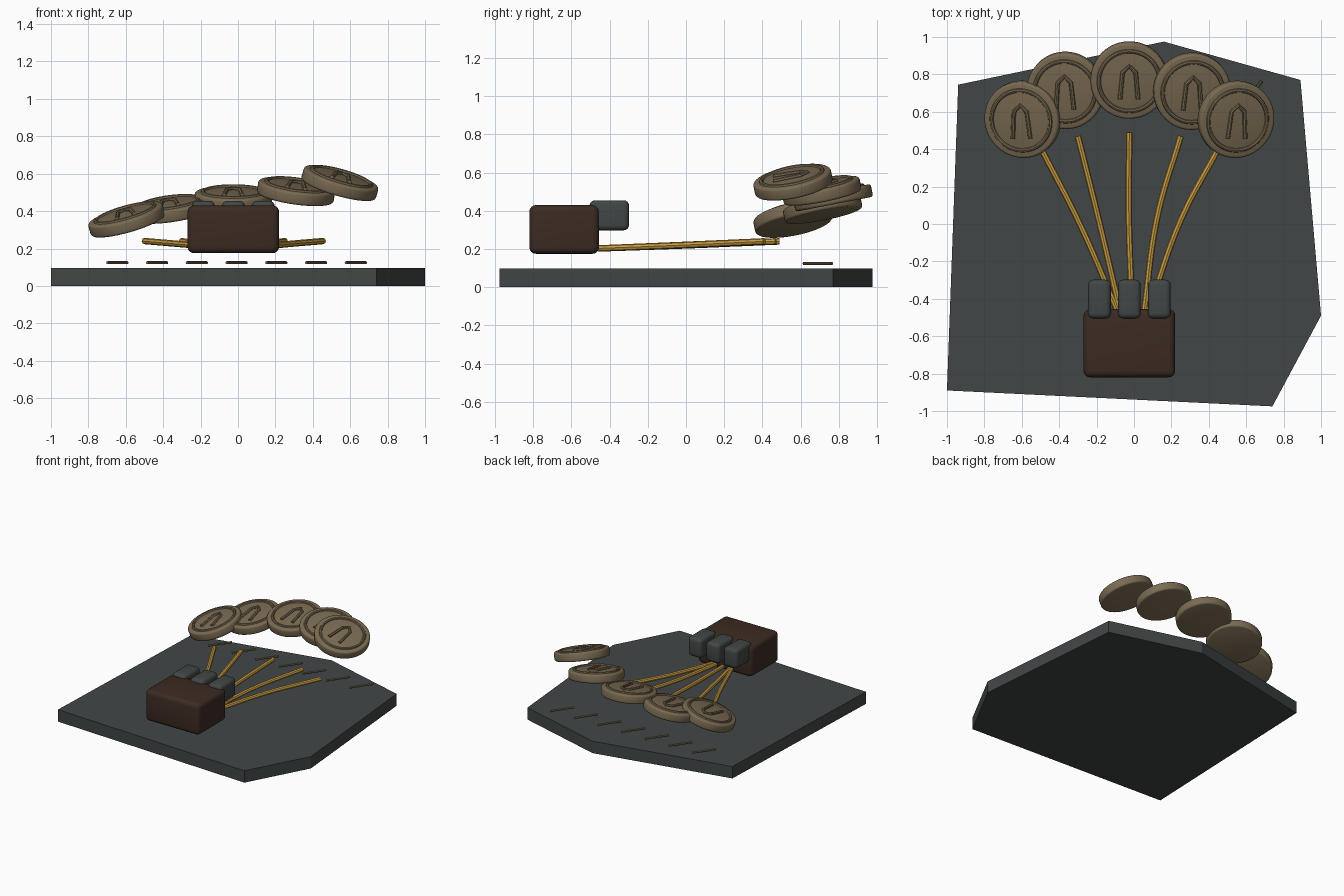
import bpy, bmesh, math
from mathutils import Matrix, Vector

if "Cube" in bpy.data.objects:
    bpy.data.objects.remove(bpy.data.objects["Cube"])


def material(name, rgb):
    m = bpy.data.materials.new(name)
    m.diffuse_color = (*rgb, 1)
    m.use_nodes = True
    m.node_tree.nodes["Principled BSDF"].inputs["Base Color"].default_value = m.diffuse_color
    return m


SLATE = material("slate grey", (0.053, 0.062, 0.061))
LEATHER = material("dark brown", (0.045, 0.024, 0.016))
BRONZE = material("bronze", (0.195, 0.147, 0.085))
GOLD = material("gold", (0.59, 0.34, 0.055))


def finish(obj, mat, smooth=True):
    obj.data.materials.append(mat)
    if smooth:
        bpy.ops.object.select_all(action='DESELECT')
        obj.select_set(True)
        bpy.context.view_layer.objects.active = obj
        bpy.ops.object.shade_smooth_by_angle(angle=math.radians(35))
    return obj


def mesh_object(name, bm):
    bmesh.ops.recalc_face_normals(bm, faces=bm.faces)
    me = bpy.data.meshes.new(name)
    bm.to_mesh(me)
    bm.free()
    obj = bpy.data.objects.new(name, me)
    bpy.context.collection.objects.link(obj)
    return obj


def rounded_box(name, lo, hi, radius, mat):
    lo, hi = Vector(lo), Vector(hi)
    bm = bmesh.new()
    bmesh.ops.create_cube(bm, size=1)
    bmesh.ops.scale(bm, vec=hi - lo, verts=bm.verts)
    bmesh.ops.translate(bm, vec=(lo + hi) / 2, verts=bm.verts)
    bmesh.ops.bevel(bm, geom=bm.edges[:], offset=radius, segments=4,
                    profile=0.5, affect='EDGES')
    return finish(mesh_object(name, bm), mat)


def tube(name, points, radius, mat, matrix=None, spline='POLY'):
    cu = bpy.data.curves.new(name, 'CURVE')
    cu.dimensions = '3D'
    cu.bevel_depth = radius
    cu.bevel_resolution = 2
    cu.use_fill_caps = True
    s = cu.splines.new(spline)
    if spline == 'POLY':
        s.points.add(len(points) - 1)
        for p, co in zip(s.points, points):
            p.co = (*co, 1)
    else:
        s.bezier_points.add(len(points) - 1)
        for p, co in zip(s.bezier_points, points):
            p.co = co
            p.handle_left_type = p.handle_right_type = 'AUTO'
    obj = bpy.data.objects.new(name, cu)
    bpy.context.collection.objects.link(obj)
    if matrix:
        obj.matrix_world = matrix
    bpy.ops.object.select_all(action='DESELECT')
    obj.select_set(True)
    bpy.context.view_layer.objects.active = obj
    bpy.ops.object.convert(target='MESH')
    return finish(bpy.context.view_layer.objects.active, mat)


# Irregular stone slab
bm = bmesh.new()
outline = [(-1, -0.89), (0.74, -0.975), (1, -0.49),
           (0.89, 0.77), (0.16, 0.975), (-0.94, 0.745)]
base = bm.faces.new([bm.verts.new((x, y, 0)) for x, y in outline])
top = bmesh.ops.extrude_face_region(bm, geom=[base])
bmesh.ops.translate(bm, vec=(0, 0, 0.097), verts=[
    v for v in top["geom"] if isinstance(v, bmesh.types.BMVert)])
finish(mesh_object("stone_slab", bm), SLATE, smooth=False)

# Main block with three stubby knuckles
rounded_box("main_block", (-0.27, -0.82, 0.175), (0.22, -0.455, 0.43), 0.035, LEATHER)
for i in range(3):
    x = -0.185 + 0.16 * i
    rounded_box(f"knuckle_{i + 1}", (x - 0.061, -0.505, 0.298),
                (x + 0.061, -0.298, 0.455), 0.028, SLATE)

# Fan of gold cords
cords = [[(-0.09, -0.46), (-0.29, 0.0), (-0.50, 0.41)],
         [(-0.075, -0.46), (-0.20, 0.07), (-0.30, 0.47)],
         [(-0.01, -0.46), (-0.028, 0.06), (-0.025, 0.49)],
         [(0.055, -0.46), (0.125, 0.04), (0.25, 0.47)],
         [(0.08, -0.46), (0.25, 0.02), (0.455, 0.41)]]
for i, path in enumerate(cords):
    pts = [(x, y, z) for (x, y), z in zip(path, (0.203, 0.222, 0.24))]
    tube(f"cord_{i + 1}", pts, 0.017, GOLD, spline='BEZIER')

# Arc of tilted coins: position, then roll in degrees
R, T = 0.207, 0.034
coins = [(-0.595, 0.56, 0.355, -16), (-0.365, 0.715, 0.41, -8),
         (-0.025, 0.77, 0.468, 0), (0.31, 0.71, 0.505, 8),
         (0.545, 0.56, 0.55, 16)]
for i, (x, y, z, roll) in enumerate(coins):
    m = (Matrix.Translation((x, y, z)) @ Matrix.Rotation(math.radians(roll), 4, 'Y')
         @ Matrix.Rotation(math.radians(11), 4, 'X'))
    # disc with softened rims
    bm = bmesh.new()
    bmesh.ops.create_cone(bm, cap_ends=True, segments=48, radius1=R, radius2=R, depth=2 * T)
    rim = [e for e in bm.edges if abs(e.verts[0].co.z - e.verts[1].co.z) < 1e-4]
    bmesh.ops.bevel(bm, geom=rim, offset=0.014, segments=3, profile=0.5, affect='EDGES')
    disc = mesh_object(f"coin_{i + 1}", bm)
    disc.matrix_world = m
    finish(disc, BRONZE)
    # raised ring
    bpy.ops.mesh.primitive_torus_add(major_radius=0.163, minor_radius=0.011,
                                     major_segments=48, minor_segments=8)
    ring = bpy.context.object
    ring.name = f"coin_ring_{i + 1}"
    ring.matrix_world = m @ Matrix.Translation((0, 0, T))
    finish(ring, BRONZE)
    # raised pointed arch
    arch = [(-0.05, -0.098), (-0.036, 0.048), (0.0, 0.082), (0.034, 0.048), (0.047, -0.098)]
    tube(f"coin_arch_{i + 1}", [(a, b, T + 0.003) for a, b in arch], 0.012, BRONZE, m)

# Row of slanted scratches hovering over the slab
for i in range(7):
    x = -0.645 + 0.2125 * i
    tube(f"scratch_{i + 1}", [(x - 0.053, 0.615, 0.124), (x + 0.053, 0.765, 0.124)],
         0.008, BRONZE)
